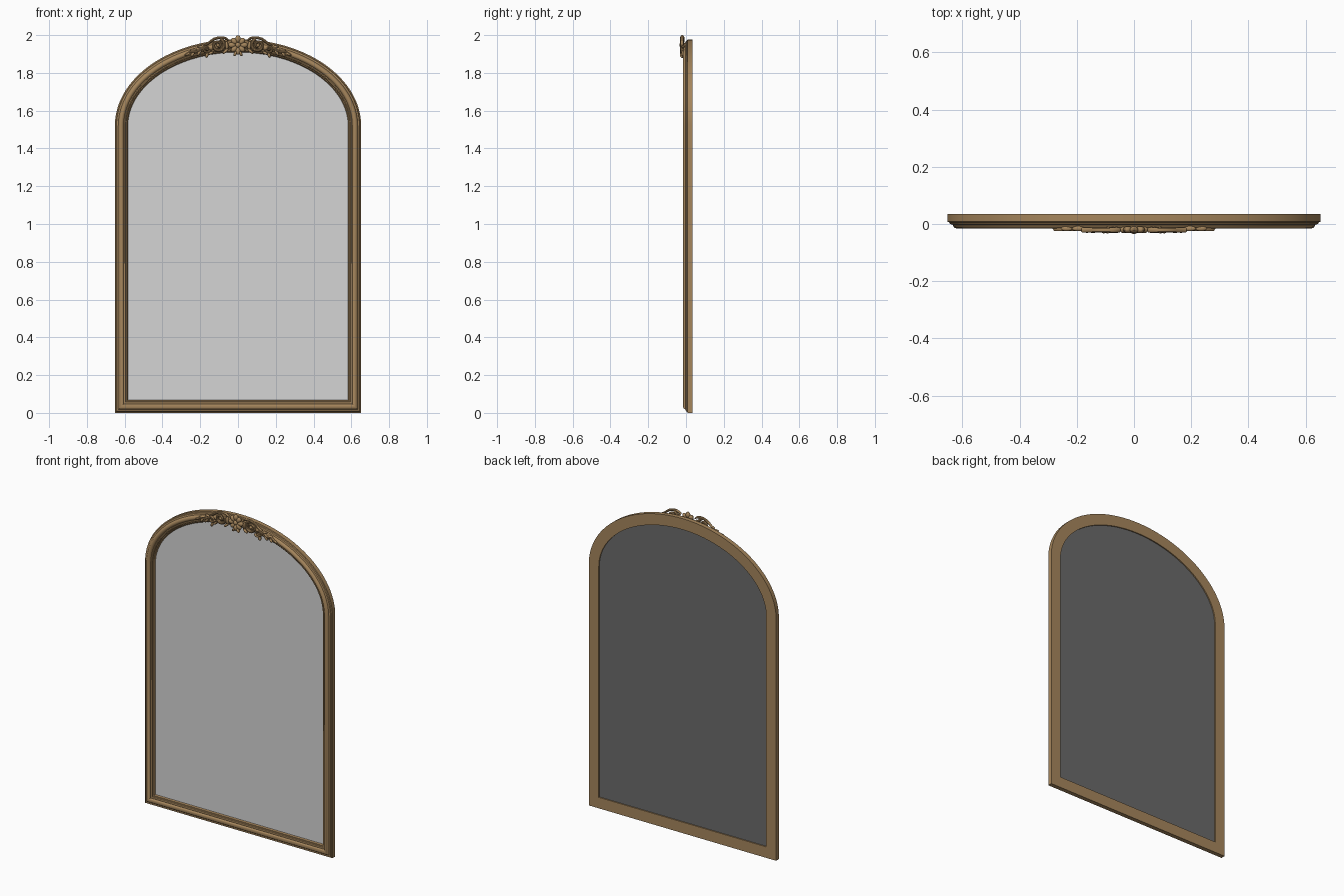
import bpy, bmesh, math
from mathutils import Matrix, Vector

if "Cube" in bpy.data.objects:
    bpy.data.objects.remove(bpy.data.objects["Cube"])


def material(name, rgb):
    m = bpy.data.materials.new(name)
    m.diffuse_color = (*rgb, 1)
    m.use_nodes = True
    m.node_tree.nodes["Principled BSDF"].inputs["Base Color"].default_value = m.diffuse_color
    return m


GOLD = material("antique_gold", (0.38, 0.238, 0.108))
GLASS = material("mirror_glass", (0.66, 0.66, 0.66))
BACK = material("dark_backing", (0.145, 0.145, 0.145))


def finish(name, bm, mat, smooth=True):
    bmesh.ops.recalc_face_normals(bm, faces=bm.faces)
    me = bpy.data.meshes.new(name)
    bm.to_mesh(me)
    bm.free()
    ob = bpy.data.objects.new(name, me)
    bpy.context.collection.objects.link(ob)
    me.materials.append(mat)
    if smooth:
        bpy.ops.object.select_all(action='DESELECT')
        bpy.context.view_layer.objects.active = ob
        ob.select_set(True)
        bpy.ops.object.shade_smooth_by_angle(angle=math.radians(32))
    return ob


# Arched outline, counter-clockwise from the lower left corner (x, z)
W, SPRING, RISE, N = 0.652, 1.52, 0.458, 64
outline = [Vector((-W, 0)), Vector((W, 0))]
outline += [Vector((W * math.cos(math.pi * i / N), SPRING + RISE * math.sin(math.pi * i / N)))
            for i in range(N + 1)]


def inset(d):
    """Outline moved inward by d with mitred corners."""
    pts, n = [], len(outline)
    for i, p in enumerate(outline):
        a = (p - outline[i - 1]).normalized()
        b = (outline[(i + 1) % n] - p).normalized()
        na, nb = Vector((-a.y, a.x)), Vector((-b.y, b.x))
        m = (na + nb).normalized()
        pts.append(p + m * (d / m.dot(na)))
    return pts


# Moulded frame: profile (inward distance, y) swept round the outline
profile = [(0, .035), (0, .008), (.006, .006), (.009, .000), (.015, -.002), (.018, -.003),
           (.021, -.010), (.026, -.014), (.033, -.016), (.040, -.014), (.045, -.009),
           (.047, -.004), (.052, -.006), (.057, -.004), (.059, .002), (.064, .004),
           (.069, .012), (.069, .035)]
bm = bmesh.new()
rings = [[bm.verts.new((p.x, y, p.y)) for p in inset(d)] for d, y in profile]
for k, r in enumerate(rings):
    q = rings[(k + 1) % len(rings)]
    for i in range(len(r)):
        j = (i + 1) % len(r)
        bm.faces.new((r[i], r[j], q[j], q[i]))
finish("moulded_frame", bm, GOLD)


# Glass and backing slabs inside the frame
def slab(name, y0, y1, mat):
    bm = bmesh.new()
    pts = inset(0.0688)
    a = [bm.verts.new((p.x, y0, p.y)) for p in pts]
    b = [bm.verts.new((p.x, y1, p.y)) for p in pts]
    bm.faces.new(a)
    bm.faces.new(b[::-1])
    for i in range(len(a)):
        j = (i + 1) % len(a)
        bm.faces.new((a[i], a[j], b[j], b[i]))
    finish(name, bm, mat, False)


slab("mirror_glass", 0.012, 0.016, GLASS)
slab("backing_board", 0.017, 0.028, BACK)


# Ornament helpers
def petal(bm, x, z, ang, length, width, y=-.02, depth=.012):
    mat = (Matrix.Translation((x, y, z)) @ Matrix.Rotation(-ang, 4, 'Y')
           @ Matrix.Diagonal((length, depth, width, 1)))
    bmesh.ops.create_uvsphere(bm, u_segments=14, v_segments=10, radius=1, matrix=mat)


def tube(bm, pts, radii, y=-.021, sides=10):
    rings = []
    for i, p in enumerate(pts):
        t = (pts[min(i + 1, len(pts) - 1)] - pts[max(i - 1, 0)]).normalized()
        n = Vector((-t.y, t.x))
        ring = []
        for k in range(sides):
            a = 2 * math.pi * k / sides
            q = p + n * radii[i] * math.cos(a)
            ring.append(bm.verts.new((q.x, y + max(radii[i], .007) * 1.2 * math.sin(a), q.y)))
        rings.append(ring)
    for r, q in zip(rings, rings[1:]):
        for k in range(sides):
            j = (k + 1) % sides
            bm.faces.new((r[k], r[j], q[j], q[k]))
    bm.faces.new(rings[0])
    bm.faces.new(rings[-1][::-1])


def scroll(bm, s, x, z, r, start, turns, thick):
    n = 44
    pts, rad = [], []
    for i in range(n + 1):
        u = i / n
        a = start + 2 * math.pi * turns * u
        rr = r * (1 - .78 * u)
        pts.append(Vector((s * (x + rr * math.cos(a)), z + rr * math.sin(a))))
        rad.append(thick * (1 - .5 * u))
    tube(bm, pts, rad)


def rail(x):
    """Height of the middle of the arch moulding."""
    return SPRING + .425 * math.sqrt(1 - (x / .615) ** 2)


# Central rosette with petals and bud
bm = bmesh.new()
for i in range(8):
    a = math.pi / 2 + i * math.pi / 4
    reach = .032 if i % 2 == 0 else .029
    petal(bm, reach * math.cos(a), 1.948 + reach * math.sin(a), a, .020, .0145)
petal(bm, 0, 1.948, 0, .014, .014, -.023, .012)
for s in (-1, 1):
    petal(bm, s * .014, 1.903, math.pi / 2 + s * .5, .016, .008)
finish("centre_rosette", bm, GOLD)

# Scrolls and trailing leaves on both sides
for s, side in ((-1, "left"), (1, "right")):
    bm = bmesh.new()
    scroll(bm, s, .106, 1.946, .036, 1.9, 1.45, .010)
    scroll(bm, s, .166, 1.927, .020, 3.4, 1.3, .007)
    petal(bm, s * .106, 1.946, 0, .009, .009, -.022, .011)
    # crest sweeping from the rosette over the scroll and out to the leaves
    crest = [(.050, 1.972), (.062, 1.982), (.082, 1.987), (.104, 1.986), (.126, 1.979),
             (.146, 1.966), (.163, 1.952), (.182, 1.944)]
    tube(bm, [Vector((s * x, z)) for x, z in crest],
         [.004, .006, .007, .0075, .0075, .007, .006, .004])
    petal(bm, s * .060, 1.945, s * 1.5, .024, .009)
    petal(bm, s * .066, 1.915, -s * .7, .020, .008)
    petal(bm, s * .165, 1.893, math.pi / 2 + s * .3, .014, .008)
    petal(bm, s * .144, 1.905, -s * .5, .018, .007)
    finish(side + "_scroll", bm, GOLD)

    bm = bmesh.new()
    xs = [.165 + .115 * i / 16 for i in range(17)]
    tube(bm, [Vector((s * x, rail(x) + .004 * math.sin((x - .165) * 90))) for x in xs],
         [.008 - .005 * i / 16 for i in range(17)], -.016)
    for x, up, tilt, ln in ((.195, .014, .05, .022), (.205, -.014, -.95, .020),
                            (.235, .008, -.1, .020), (.240, -.013, -.95, .016),
                            (.268, -.003, -.4, .018)):
        petal(bm, s * x, rail(x) + up, s * tilt, ln, .007, -.016, .009)
    finish(side + "_leaf_spray", bm, GOLD)
